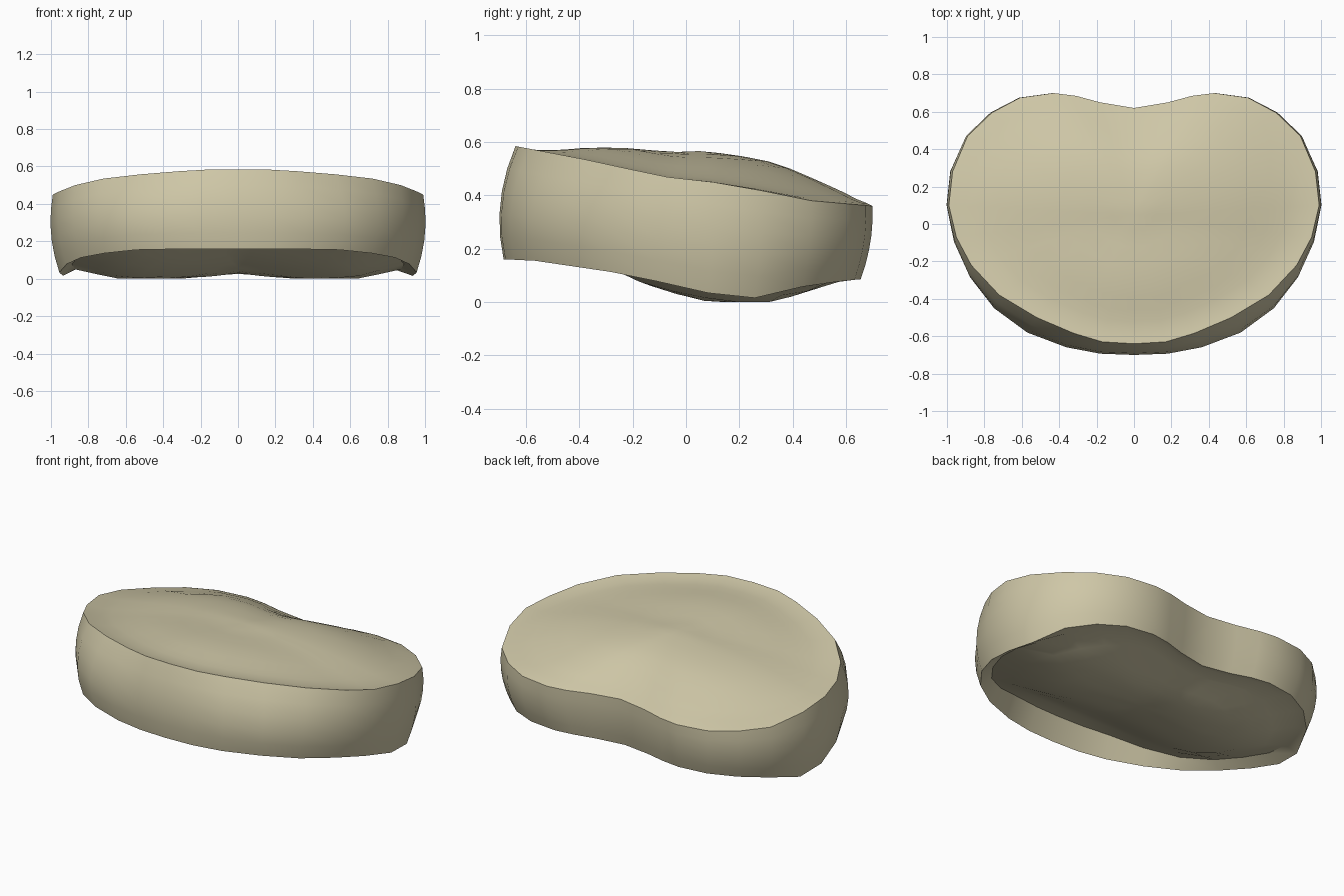
import bpy
import bmesh
import math

cube = bpy.data.objects.get("Cube")
if cube:
    bpy.data.objects.remove(cube, do_unlink=True)

CENTRE_Y = 0.05

# Kidney outlines of the top edge and the widest part of the wall,
# one half from front middle to the back notch
half_top = [(0, -.64), (.17, -.63), (.32, -.585), (.52, -.5), (.72, -.38), (.87, -.22),
            (.95, -.07), (.99, .1), (.97, .28), (.89, .47), (.76, .595), (.61, .675),
            (.43, .7), (.31, .685), (.18, .65), (0, .62)]
half_wall = [(0, -.697), (.18, -.69), (.36, -.655), (.57, -.575), (.75, -.445), (.88, -.28),
             (.96, -.1), (1, .1), (.98, .28), (.895, .465), (.765, .59), (.61, .668),
             (.43, .692), (.31, .675), (.18, .64), (0, .61)]

# Height of the upper and lower edge along the depth
top_edge = [(-.64, .585), (-.38, .535), (-.08, .47), (.1, .45), (.3, .415), (.47, .38), (.7, .36)]
low_edge = [(-.68, .16), (-.57, .155), (-.4, .13), (-.23, .105), (.1, .03), (.26, .015),
            (.47, .065), (.65, .085)]
# Puff of the cushion from the middle to the rim
puff = [(0, .105), (.35, .088), (.58, .058), (.77, .018), (.9, -.002), (1, 0)]


def mirrored(half):
    return half + [(-x, y) for x, y in half[-2:0:-1]]


def sample(points, t):
    """Read a height from a list of points with straight steps."""
    if t <= points[0][0]:
        return points[0][1]
    for (a, u), (b, v) in zip(points, points[1:]):
        if t <= b:
            return u + (v - u) * (t - a) / (b - a)
    return points[-1][1]


def clamp(t):
    return max(0, min(1, t))


def inset(ring, s):
    return [(x * s, CENTRE_Y + (y - CENTRE_Y) * s) for x, y in ring]


def top_height(y, s):
    back_fill = .045 * (1 - s ** 6) * max(0, y) / .55
    return sample(top_edge, y) + sample(puff, s) * (1 + .3 * y) + back_fill


def low_height(x, y):
    """The recess is deepest at the front middle and shallow at the back."""
    side = abs(x) - .55
    spread = .28 if side > 0 else .7
    lobe = math.exp(-(side / spread) ** 2 - ((y - .14) / .5) ** 4)
    depth = .075 - .035 * clamp(y / .5)
    depth += .06 * clamp(-(y + .15) / .4) * math.exp(-(x / .5) ** 4)
    return max(0, sample(low_edge, y) + depth * (1 - lobe) - .033 * lobe)


top_ring = mirrored(half_top)
wall_ring = mirrored(half_wall)
low_ring = [(x * .955, y * .965 - .012) for x, y in wall_ring]
rings = []

# Puffed seat surface, from the middle outwards
for s in (.12, .25, .4, .52, .64, .74, .83, .91, .97, 1):
    rings.append([(x, y, top_height(y, s)) for x, y in inset(top_ring, s)])

# Rounded side wall, a smooth arc through the three outlines
for t in (.2, .4, .6, .8, 1):
    weights = ((1 - t) * (1 - 2 * t), 4 * t * (1 - t), t * (2 * t - 1))
    wall = []
    for trio in zip(top_ring, wall_ring, low_ring):
        x, y = (sum(w * p[k] for w, p in zip(weights, trio)) for k in (0, 1))
        z = sample(top_edge, trio[0][1]) * (1 - t) + sample(low_edge, trio[2][1]) * t
        wall.append((x, y, z))
    rings.append(wall)

# Recessed underside with two soft lobes
for s in (.93, .8, .68, .55, .42, .28, .14):
    rings.append([(x, y, low_height(x, y)) for x, y in inset(low_ring, s)])

bm = bmesh.new()
loops = [[bm.verts.new(p) for p in ring] for ring in rings]
count = len(top_ring)
for a, b in zip(loops, loops[1:]):
    for i in range(count):
        j = (i + 1) % count
        bm.faces.new((a[i], b[i], b[j], a[j]))
for loop, z in ((loops[0], top_height(CENTRE_Y, 0)), (loops[-1], low_height(0, CENTRE_Y))):
    middle = bm.verts.new((0, CENTRE_Y, z))
    for i in range(count):
        bm.faces.new((loop[i], loop[(i + 1) % count], middle))
bmesh.ops.recalc_face_normals(bm, faces=bm.faces)

mesh = bpy.data.meshes.new("seat_cushion")
bm.to_mesh(mesh)
bm.free()
cushion = bpy.data.objects.new("seat_cushion", mesh)
bpy.context.collection.objects.link(cushion)

# Beige fabric
colour = (.62, .57, .385, 1)
fabric = bpy.data.materials.new("beige_fabric")
fabric.use_nodes = True
fabric.diffuse_color = colour
shader = next(n for n in fabric.node_tree.nodes if n.type == "BSDF_PRINCIPLED")
shader.inputs["Base Color"].default_value = colour
shader.inputs["Roughness"].default_value = .8
mesh.materials.append(fabric)

bpy.ops.object.select_all(action="DESELECT")
cushion.select_set(True)
bpy.context.view_layer.objects.active = cushion
bpy.ops.object.shade_smooth_by_angle(angle=math.radians(35))
